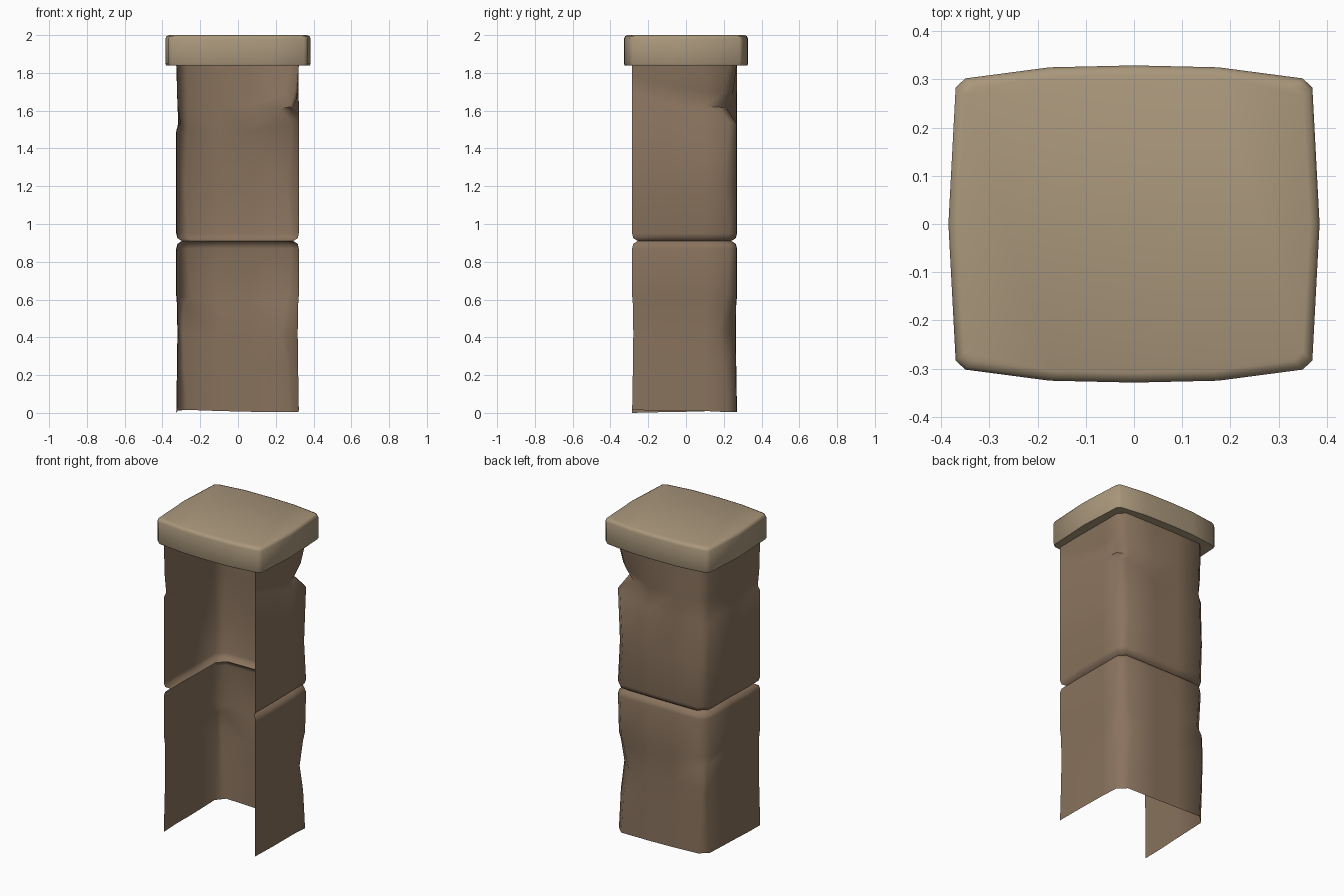
import bpy, bmesh, math

if "Cube" in bpy.data.objects:
    bpy.data.objects.remove(bpy.data.objects["Cube"])


def make_object(name, bm, color, angle):
    mesh = bpy.data.meshes.new(name)
    bm.to_mesh(mesh)
    bm.free()
    ob = bpy.data.objects.new(name, mesh)
    bpy.context.collection.objects.link(ob)
    mat = bpy.data.materials.new(name + "_stone")
    mat.diffuse_color = color
    mat.use_nodes = True
    mat.node_tree.nodes["Principled BSDF"].inputs["Base Color"].default_value = mat.diffuse_color
    mesh.materials.append(mat)
    bpy.ops.object.select_all(action='DESELECT')
    ob.select_set(True)
    bpy.context.view_layer.objects.active = ob
    bpy.ops.object.shade_smooth_by_angle(angle=math.radians(angle))
    return ob


def profile(cr, cl):
    # U-shaped plan, open at the front, with worn back corners
    return [(.32, -.285), (.322, -.1), (.32, .1), (.32, .27 - cr),
            (.32 - cr, .268), (.07, .27), (-.1, .27), (-.32 + cl, .268),
            (-.32, .27 - cl), (-.322, 0), (-.327, -.17), (-.325, -.285)]


def row(z, cr, cl, inset=0.0):
    # z and inset may be one value or one value per column
    pts = profile(cr, cl)
    zs = z if isinstance(z, list) else [z] * len(pts)
    ins = inset if isinstance(inset, list) else [inset] * len(pts)
    out = []
    for (x, y), h, d in zip(pts, zs, ins):
        if abs(x) > .22:
            x -= math.copysign(d, x)
        if abs(y) > .15:
            y -= math.copysign(d, y) if y > 0 or d <= .03 else 0
        out.append((x, y, h))
    return out


# Lip height and depth of the crack around the upper block
lip = [1.70, 1.64, 1.58, 1.54, 1.53, 1.46, 1.45, 1.47, 1.49, 1.50, 1.49, 1.50]
gap = [.01, .02, .04, .08, .08, .02, .03, .04, .04, .04, .04, .03]
deep = [0, .015, .03, .045, .05, .005, 0, .005, .01, .005, .025, .01]
inner = [a + b for a, b in zip(lip, gap)]
upper = [max(h + .08, 1.63) for h in inner]
foot = [.015, .012, .01, .004, .004, .006, .01, .016, .012, .006, .003, 0]

rows = [
    row(foot, .05, .05),
    row(.25, .06, .03, -.004),
    row(.42, .09, .02, -.006),
    row(.57, .06, .03, -.004),
    row(.62, .05, .07),
    row(.87, .04, .05),
    row(.895, .04, .05, .006),
    row(.91, .04, .05, .03),
    row(.925, .04, .05, .006),
    row(.95, .04, .05),
    row(1.2, .06, .04),
    row(lip, .04, .05),
    row(inner, .05, .05, deep),
    row(upper, .05, .05, [d * .4 for d in deep]),
    row(1.84, .04, .05),
]

# Three-sided pillar shaft
bm = bmesh.new()
grid = [[bm.verts.new(p) for p in r] for r in rows]
for a, b in zip(grid, grid[1:]):
    for i in range(len(a) - 1):
        bm.faces.new((a[i], a[i + 1], b[i + 1], b[i]))
make_object("pillar_shaft", bm, (.25, .17, .11, 1), 50)

# Bowed capstone with softened edges
quarter = [(.385, 0), (.37, .283), (.35, .302), (.175, .325), (0, .329)]
outline = quarter + [(-x, y) for x, y in quarter[-2::-1]]
outline += [(-x, -y) for x, y in outline[1:-1]]
bm = bmesh.new()
layers = [(1.84, .004), (1.85, 0), (1.98, 0), (1.994, .006), (2.0, .02)]
rings = [[bm.verts.new((x * (1 - d / .385), y * (1 - d / .329), z))
          for x, y in outline] for z, d in layers]
n = len(outline)
for a, b in zip(rings, rings[1:]):
    for i in range(n):
        j = (i + 1) % n
        bm.faces.new((a[i], a[j], b[j], b[i]))
bm.faces.new(rings[0][::-1])
bm.faces.new(rings[-1])
make_object("capstone", bm, (.40, .31, .20, 1), 50)
